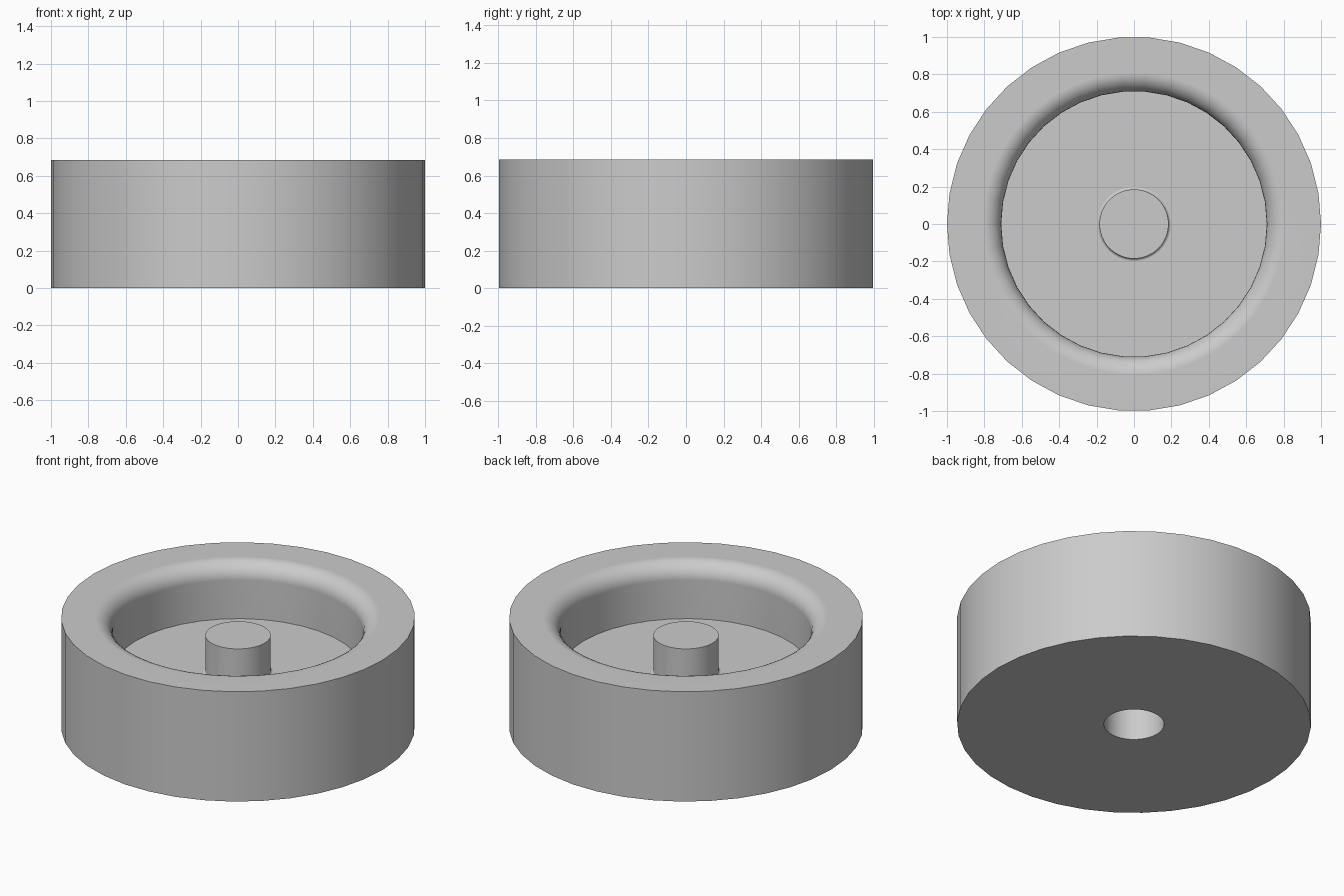
import bpy, bmesh
from math import sin, cos, pi, radians

cube = bpy.data.objects.get("Cube")
if cube:
    bpy.data.objects.remove(cube, do_unlink=True)

SIDES = 38
HEIGHT, FLOOR, PEG_TOP = 0.685, 0.344, 0.572
WALL, PEG, HOLE, HOLE_DEPTH = 0.71, 0.185, 0.17, 0.23


def arc(cx, cz, radius, start, end, steps):
    """Points of a rounded corner in the (radius, height) plane."""
    angles = [radians(start + (end - start) * i / steps) for i in range(steps + 1)]
    return [(cx + radius * cos(a), cz + radius * sin(a)) for a in angles]


def lathe(name, profile, material):
    """Spin a profile around the vertical axis."""
    bm = bmesh.new()
    verts = [bm.verts.new((r, 0, z)) for r, z in profile]
    edges = [bm.edges.new(pair) for pair in zip(verts, verts[1:])]
    bmesh.ops.spin(bm, geom=verts + edges, cent=(0, 0, 0), axis=(0, 0, 1),
                   angle=2 * pi, steps=SIDES, use_merge=True)
    bmesh.ops.remove_doubles(bm, verts=bm.verts, dist=0.0001)
    bmesh.ops.recalc_face_normals(bm, faces=bm.faces)
    mesh = bpy.data.meshes.new(name)
    bm.to_mesh(mesh)
    bm.free()
    mesh.materials.append(material)
    obj = bpy.data.objects.new(name, mesh)
    bpy.context.collection.objects.link(obj)
    return obj


# Single plain grey
grey = bpy.data.materials.new("light_grey")
grey.use_nodes = True
colour = (0.6, 0.6, 0.6, 1)
grey.diffuse_color = colour
grey.node_tree.nodes["Principled BSDF"].inputs["Base Color"].default_value = colour

# Blind hole, base, outer wall, rounded lip, recessed floor and centre peg
lip, foot = 0.1, 0.015
profile = [(0, HOLE_DEPTH), (HOLE, HOLE_DEPTH), (HOLE, 0), (1, 0), (1, HEIGHT)]
profile += arc(WALL + lip, HEIGHT - lip, lip, 90, 180, 8)
profile += [(WALL, FLOOR)]
profile += arc(PEG + foot, FLOOR + foot, foot, 270, 180, 4)
profile += [(PEG, PEG_TOP), (0, PEG_TOP)]
wheel = lathe("wheel_body", profile, grey)

# Smooth round walls with crisp rims
bpy.ops.object.select_all(action="DESELECT")
wheel.select_set(True)
bpy.context.view_layer.objects.active = wheel
bpy.ops.object.shade_smooth_by_angle(angle=radians(30))
weighted = wheel.modifiers.new("even_shading", "WEIGHTED_NORMAL")
weighted.keep_sharp = True
